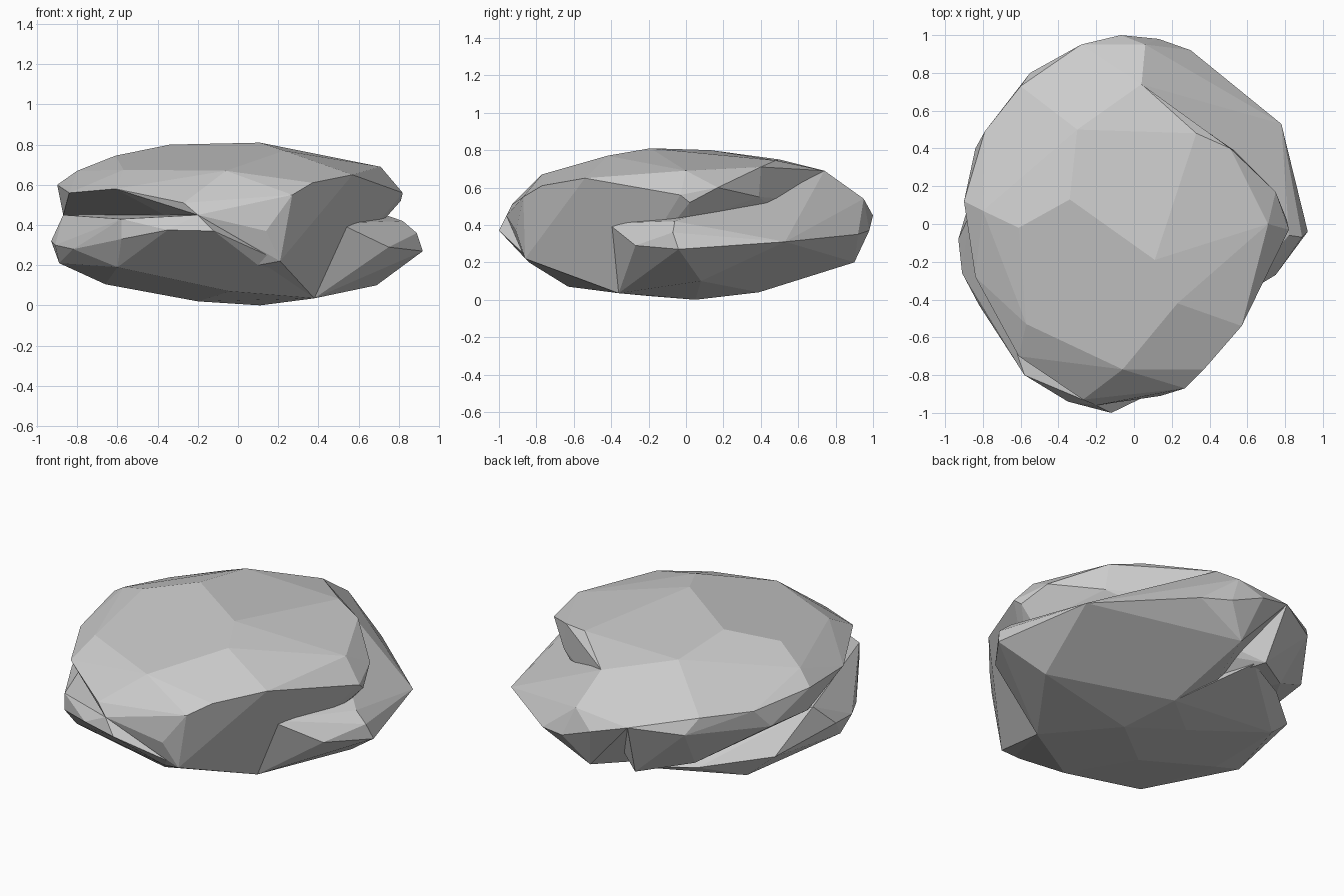
import bpy, bmesh, math


def hull(name, pts):
    """Chiselled convex chunk of stone."""
    bm = bmesh.new()
    for p in pts:
        bm.verts.new(p)
    res = bmesh.ops.convex_hull(bm, input=bm.verts[:])
    inner = [g for g in res["geom_interior"] if isinstance(g, bmesh.types.BMVert)]
    bmesh.ops.delete(bm, geom=inner, context='VERTS')
    bmesh.ops.dissolve_limit(bm, angle_limit=math.radians(5),
                             verts=bm.verts[:], edges=bm.edges[:])
    bmesh.ops.recalc_face_normals(bm, faces=bm.faces[:])
    me = bpy.data.meshes.new(name)
    bm.to_mesh(me)
    bm.free()
    ob = bpy.data.objects.new(name, me)
    bpy.context.collection.objects.link(ob)
    return ob


def fuse(target, part):
    """Union a chunk into the rock and drop the leftover object."""
    mod = target.modifiers.new("fuse", 'BOOLEAN')
    mod.operation = 'UNION'
    mod.solver = 'EXACT'
    mod.object = part
    bpy.context.view_layer.objects.active = target
    bpy.ops.object.modifier_apply(modifier=mod.name)
    bpy.data.objects.remove(part, do_unlink=True)


# Upper chunk: domed cap, overhanging rims, front face and back-left flank
crown = [(.11, -.19, .81), (-.34, .13, .80), (-.30, .50, .75), (-.61, -.02, .745),
         (.33, .48, .745), (.04, .74, .69), (.71, 0, .69), (.23, -.42, .77)]
rim = [(-.80, .07, .67), (-.90, .12, .60), (-.79, .49, .57), (-.60, .73, .57),
       (-.28, .95, .51), (-.57, -.53, .675), (-.06, -.77, .67), (.37, -.77, .61),
       (.57, -.54, .65), (-.61, -.70, .58), (-.84, -.28, .56), (-.27, -.93, .51),
       (.27, -.87, .55), (.51, .40, .71), (.53, .39, .55), (.75, .17, .60),
       (.82, -.03, .56), (.81, .02, .52)]
flank = [(-.84, .40, .46), (-.55, .80, .48), (-.50, .63, .24), (-.24, .82, .19)]
underside = [(-.20, -.96, .45), (-.87, .10, .45), (.14, -.91, .37), (.21, -.86, .22),
             (.10, -.84, .20), (.38, -.36, .035), (.50, -.42, .41), (.72, .02, .42)]
upper = hull("upper_stone", crown + rim + flank + underside)

# Belly points shared by the two lower chunks
belly = [(.11, .05, 0), (.38, -.36, .035), (.04, .39, .04), (-.20, .20, .03),
         (-.04, .53, .09)]

# Lower left chunk: front ledge and left side
ledge = [(-.12, -1, .37), (-.35, -.94, .375), (-.20, -.96, .45), (-.58, -.80, .43),
         (-.58, -.80, .33), (-.60, -.66, .19), (-.87, .05, .45), (-.93, -.08, .32),
         (-.91, -.26, .30), (-.82, -.43, .28), (-.89, -.18, .21)]
left = [(-.66, -.10, .105), (-.66, .37, .11), (-.50, .60, .20), (-.20, .77, .19),
        (-.81, .32, .24), (-.20, -.20, .02), (-.04, -.63, .07), (.10, -.84, .20),
        (.21, -.84, .22)]
lower = hull("lower_stone", ledge + left + belly)

# Lower right chunk: sloping slab reaching round to the back
slab = [(.04, .74, .69), (.06, .95, .54), (.30, .92, .35), (.78, .53, .31),
        (.92, -.04, .27), (.89, -.07, .36), (.82, -.06, .42), (.75, -.27, .29),
        (.50, -.42, .41), (.69, .08, .10)]
back = [(-.07, 1, .45), (.13, .98, .37), (0, .90, .20), (-.28, .95, .51)]
rock = hull("rock", slab + back + belly)

# Fuse the chunks into one rock
fuse(rock, lower)
fuse(rock, upper)
